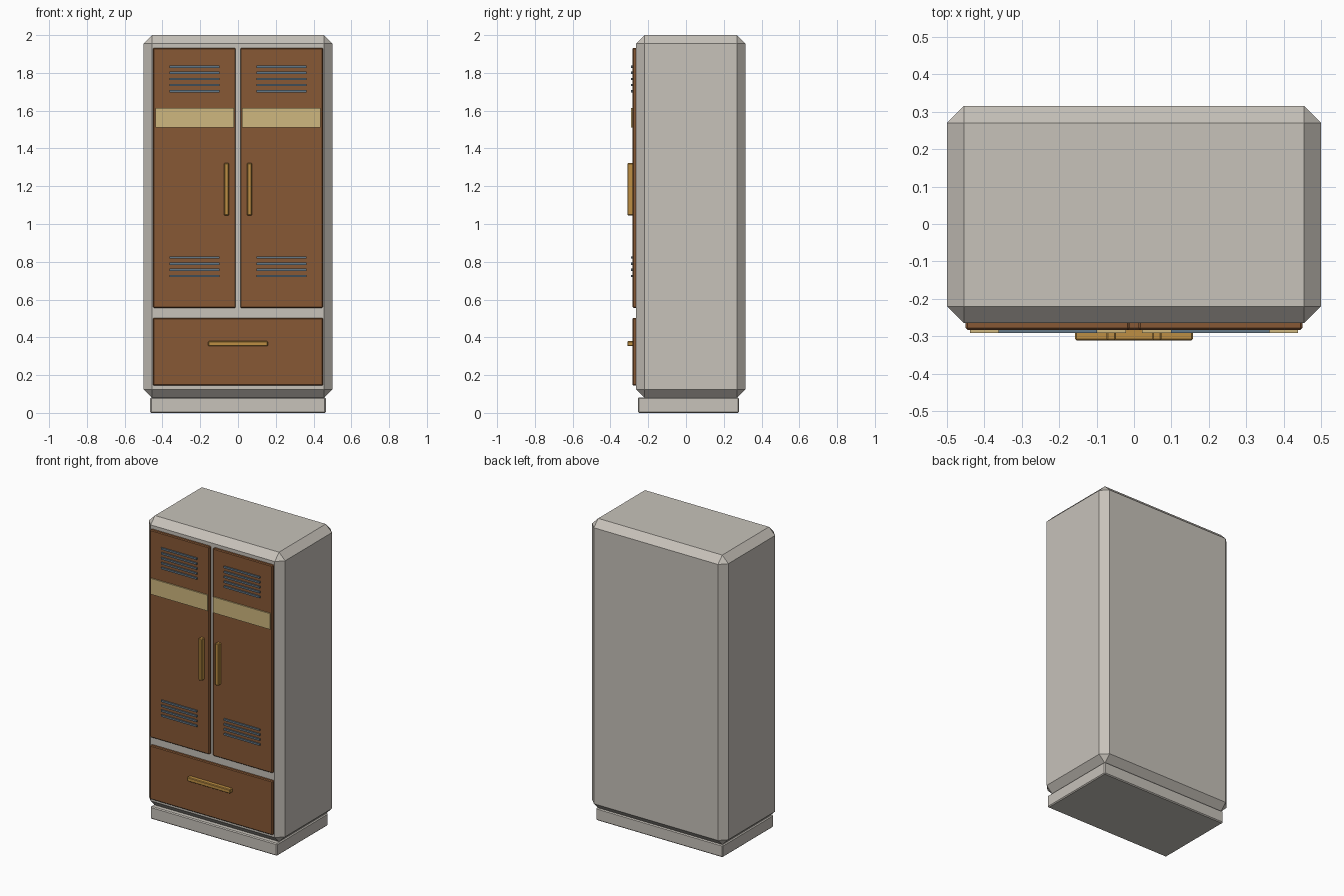
import bpy, bmesh
from mathutils import Matrix, Vector

if "Cube" in bpy.data.objects:
    bpy.data.objects.remove(bpy.data.objects["Cube"])


def material(name, r, g, b):
    def lin(v):
        v /= 255
        return v / 12.92 if v <= 0.04045 else ((v + 0.055) / 1.055) ** 2.4
    m = bpy.data.materials.new(name)
    m.diffuse_color = (lin(r), lin(g), lin(b), 1)
    m.use_nodes = True
    m.node_tree.nodes["Principled BSDF"].inputs["Base Color"].default_value = m.diffuse_color
    return m


GREY = material("warm grey paint", 199, 194, 186)
BROWN = material("brown panel", 135, 88, 53)
CREAM = material("cream stripe", 207, 183, 126)
BRASS = material("brass handle", 190, 143, 67)
SLATE = material("slate vent", 100, 120, 135)


def box(name, mat, x, y, z, bevel=0.0):
    """Chamfered box from (min, max) ranges on each axis."""
    bm = bmesh.new()
    size = Vector((x[1] - x[0], y[1] - y[0], z[1] - z[0]))
    mid = Vector((sum(x) / 2, sum(y) / 2, sum(z) / 2))
    bmesh.ops.create_cube(bm, size=1, matrix=Matrix.Diagonal(size.to_4d()))
    if bevel:
        bmesh.ops.bevel(bm, geom=bm.edges[:], offset=bevel, segments=1,
                        profile=0.5, affect='EDGES')
    me = bpy.data.meshes.new(name)
    bm.to_mesh(me)
    bm.free()
    me.materials.append(mat)
    ob = bpy.data.objects.new(name, me)
    ob.location = mid
    bpy.context.collection.objects.link(ob)
    return ob


# Cabinet body and plinth
box("cabinet_body", GREY, (-0.5, 0.5), (-0.265, 0.315), (0.08, 2.0), 0.045)
box("plinth", GREY, (-0.465, 0.465), (-0.255, 0.28), (0.0, 0.082), 0.006)

# Drawer with horizontal handle
box("drawer_front", BROWN, (-0.45, 0.45), (-0.283, -0.255), (0.145, 0.503), 0.005)
box("drawer_handle", BRASS, (-0.158, 0.158), (-0.311, -0.28), (0.353, 0.38), 0.004)

# Two mirrored doors with stripe, handle and vents
for side, s in (("left", -1), ("right", 1)):
    def span(a, b):
        return tuple(sorted((s * a, s * b)))
    box(side + "_door", BROWN, span(0.012, 0.45), (-0.283, -0.255), (0.556, 1.932), 0.005)
    box(side + "_stripe", CREAM, span(0.021, 0.438), (-0.291, -0.282), (1.51, 1.615))
    box(side + "_handle", BRASS, span(0.048, 0.074), (-0.311, -0.28), (1.045, 1.322), 0.004)
    for group, z0, count in (("upper", 1.703, 5), ("lower", 0.725, 4)):
        for i in range(count):
            z = z0 + i * 0.0325
            box(f"{side}_{group}_vent_slat_{i + 1}", SLATE, span(0.099, 0.362),
                (-0.292, -0.282), (z - 0.006, z + 0.006))
